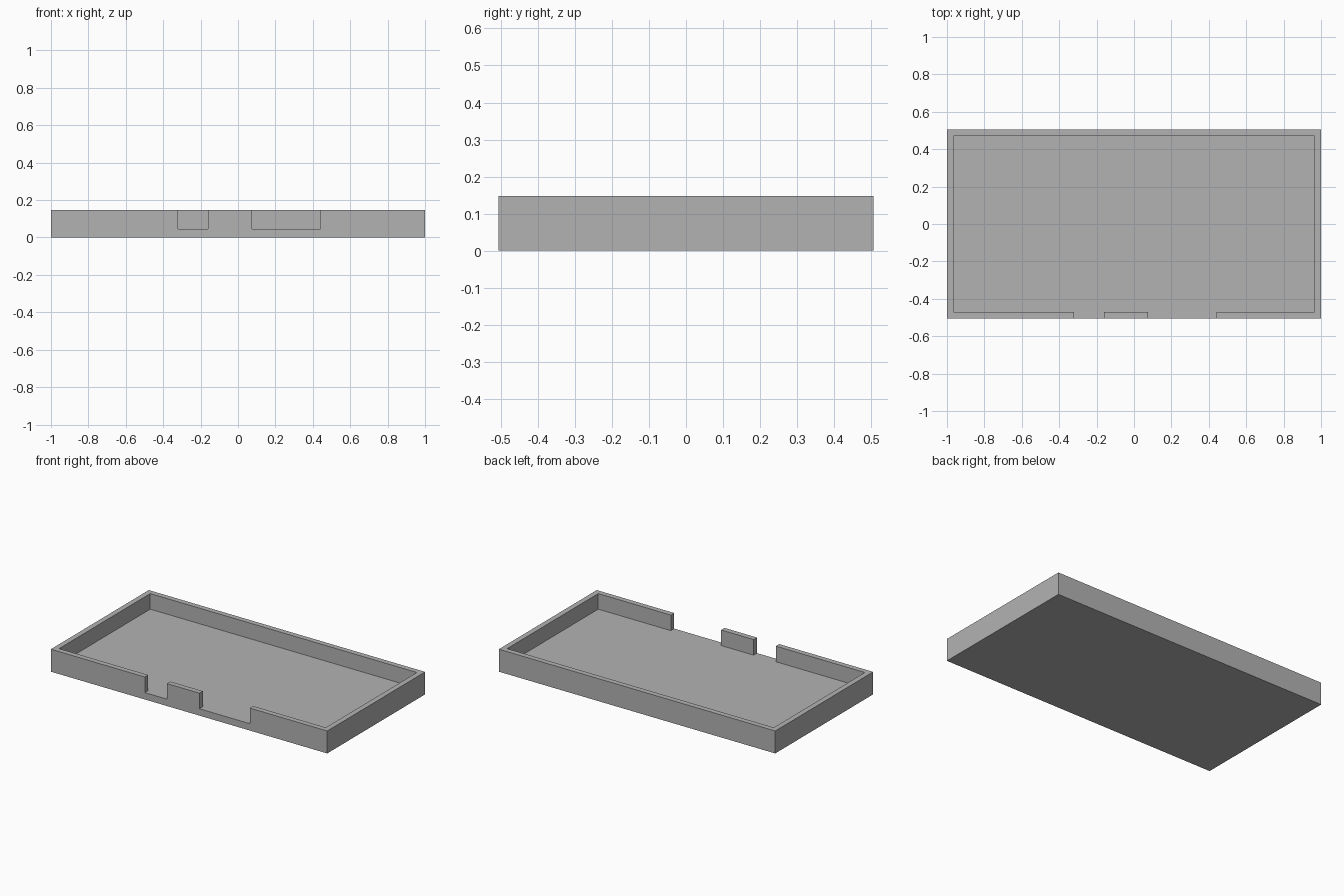
import bpy
import bmesh
from mathutils import Vector

cube = bpy.data.objects.get("Cube")
if cube:
    bpy.data.objects.remove(cube, do_unlink=True)

FLOOR, HEIGHT = 0.045, 0.147
HALF_X, HALF_Y, WALL = 1.0, 0.506, 0.035
NOTCHES = [(-0.32, -0.16), (0.075, 0.44)]

# Grey plastic
grey = bpy.data.materials.new("grey")
grey.use_nodes = True
colour = (0.45, 0.45, 0.45, 1)
grey.diffuse_color = colour
grey.node_tree.nodes["Principled BSDF"].inputs["Base Color"].default_value = colour

# Plan of the tray: grid lines at the walls and notch edges
inner_x, inner_y = HALF_X - WALL, HALF_Y - WALL
xs = [-HALF_X, -inner_x, *[x for n in NOTCHES for x in n], inner_x, HALF_X]
ys = [-HALF_Y, -inner_y, inner_y, HALF_Y]

bm = bmesh.new()
grid = [[bm.verts.new((x, y, 0)) for y in ys] for x in xs]
for i in range(len(xs) - 1):
    for j in range(len(ys) - 1):
        bm.faces.new((grid[i][j], grid[i + 1][j],
                      grid[i + 1][j + 1], grid[i][j + 1]))


def raise_faces(faces, height):
    result = bmesh.ops.extrude_face_region(bm, geom=faces)["geom"]
    verts = [g for g in result if isinstance(g, bmesh.types.BMVert)]
    bmesh.ops.translate(bm, verts=verts, vec=Vector((0, 0, height)))
    return [g for g in result if isinstance(g, bmesh.types.BMFace)]


def is_wall(face):
    c = face.calc_center_median()
    in_notch = c.y < 0 and any(a < c.x < b for a, b in NOTCHES)
    return abs(c.x) > inner_x or (abs(c.y) > inner_y and not in_notch)


# Floor slab, then the rim walls with front openings
floor = raise_faces(bm.faces[:], FLOOR)
raise_faces([f for f in floor if is_wall(f)], HEIGHT - FLOOR)

# Merge coplanar cells into clean flat faces
bmesh.ops.recalc_face_normals(bm, faces=bm.faces[:])
bmesh.ops.dissolve_limit(bm, angle_limit=0.01,
                         verts=bm.verts[:], edges=bm.edges[:])

mesh = bpy.data.meshes.new("tray")
bm.to_mesh(mesh)
bm.free()
mesh.materials.append(grey)
tray = bpy.data.objects.new("tray", mesh)
bpy.context.collection.objects.link(tray)
